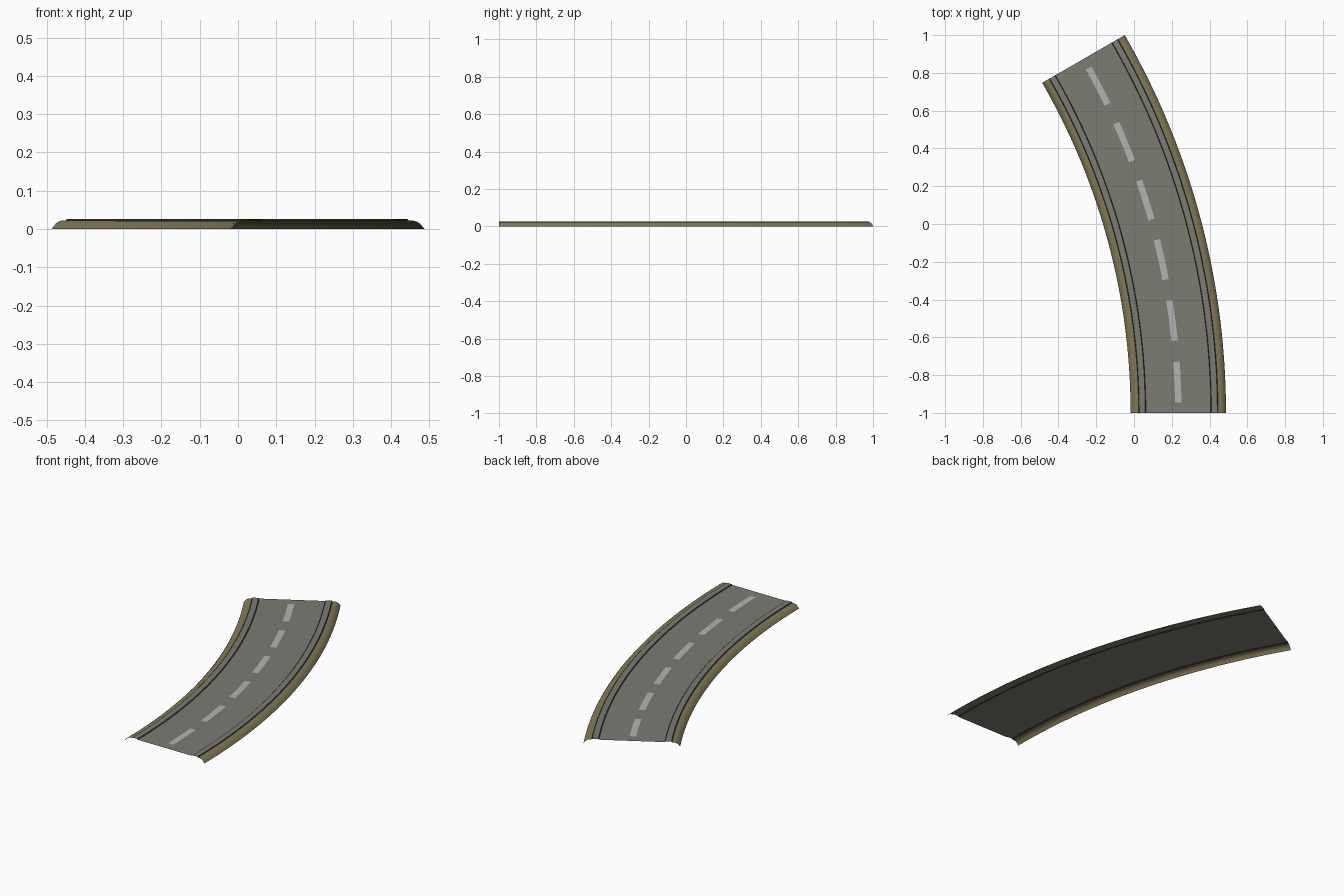
import bpy, bmesh, math

if "Cube" in bpy.data.objects:
    bpy.data.objects.remove(bpy.data.objects["Cube"])

# Road curve: 30 degree arc, centre of curvature at (CX, -1)
CX, CY = -3.513, -1.0
R_MID, HALF = 3.7475, 0.2525
SWEEP = math.radians(30)


def material(name, rgb):
    m = bpy.data.materials.new(name)
    m.diffuse_color = (*rgb, 1)
    m.use_nodes = True
    m.node_tree.nodes["Principled BSDF"].inputs["Base Color"].default_value = m.diffuse_color
    return m


ASPHALT = material("asphalt grey", (0.20, 0.20, 0.175))
VERGE = material("khaki verge", (0.22, 0.195, 0.095))
EDGE = material("dark kerb edge", (0.035, 0.035, 0.032))
PAINT = material("pale road paint", (0.45, 0.45, 0.45))


def sweep(name, profile, mat, a0=0.0, a1=SWEEP, steps=40):
    """Sweep an open (offset, z) profile, ordered inner to outer, along the arc."""
    bm = bmesh.new()
    rows = []
    for i in range(steps + 1):
        a = a0 + (a1 - a0) * i / steps
        rows.append([bm.verts.new((CX + (R_MID + o) * math.cos(a),
                                   CY + (R_MID + o) * math.sin(a), z))
                     for o, z in profile])
    for p, q in zip(rows, rows[1:]):
        for j in range(len(profile) - 1):
            bm.faces.new((p[j], p[j + 1], q[j + 1], q[j]))
    me = bpy.data.meshes.new(name)
    bm.to_mesh(me)
    bm.free()
    me.materials.append(mat)
    ob = bpy.data.objects.new(name, me)
    bpy.context.collection.objects.link(ob)
    for f in me.polygons:
        f.use_smooth = len(profile) > 2
    return ob


# Cross-section of the outer side
verge = [(0.2105, 0.0225), (0.222, 0.022), (0.232, 0.0195), (0.240, 0.0145),
         (0.246, 0.008), (HALF, 0.0)]
outer_step = [(0.2065, 0.0265), (0.2105, 0.0225)]
kerb_top = [(0.1755, 0.0265), (0.2065, 0.0265)]
inner_step = [(0.1715, 0.0225), (0.1755, 0.0265)]

# Carriageway
sweep("carriageway", [(-0.1715, 0.0225), (0.1715, 0.0225)], ASPHALT)

# Verges and kerbs, mirrored to both sides
for side, s in (("inner", -1), ("outer", 1)):
    for part, prof, mat in (("verge", verge, VERGE),
                            ("kerb_outer_step", outer_step, EDGE),
                            ("kerb_top", kerb_top, ASPHALT),
                            ("kerb_inner_step", inner_step, EDGE)):
        sweep(f"{side}_{part}", sorted((s * o, z) for o, z in prof), mat)

# Centre line dashes
for i in range(6):
    c = math.radians(2.5 + 5 * i)
    h = math.radians(1.65)
    sweep(f"centre_dash_{i + 1}", [(-0.017, 0.0235), (0.017, 0.0235)],
          PAINT, c - h, c + h, 5)
